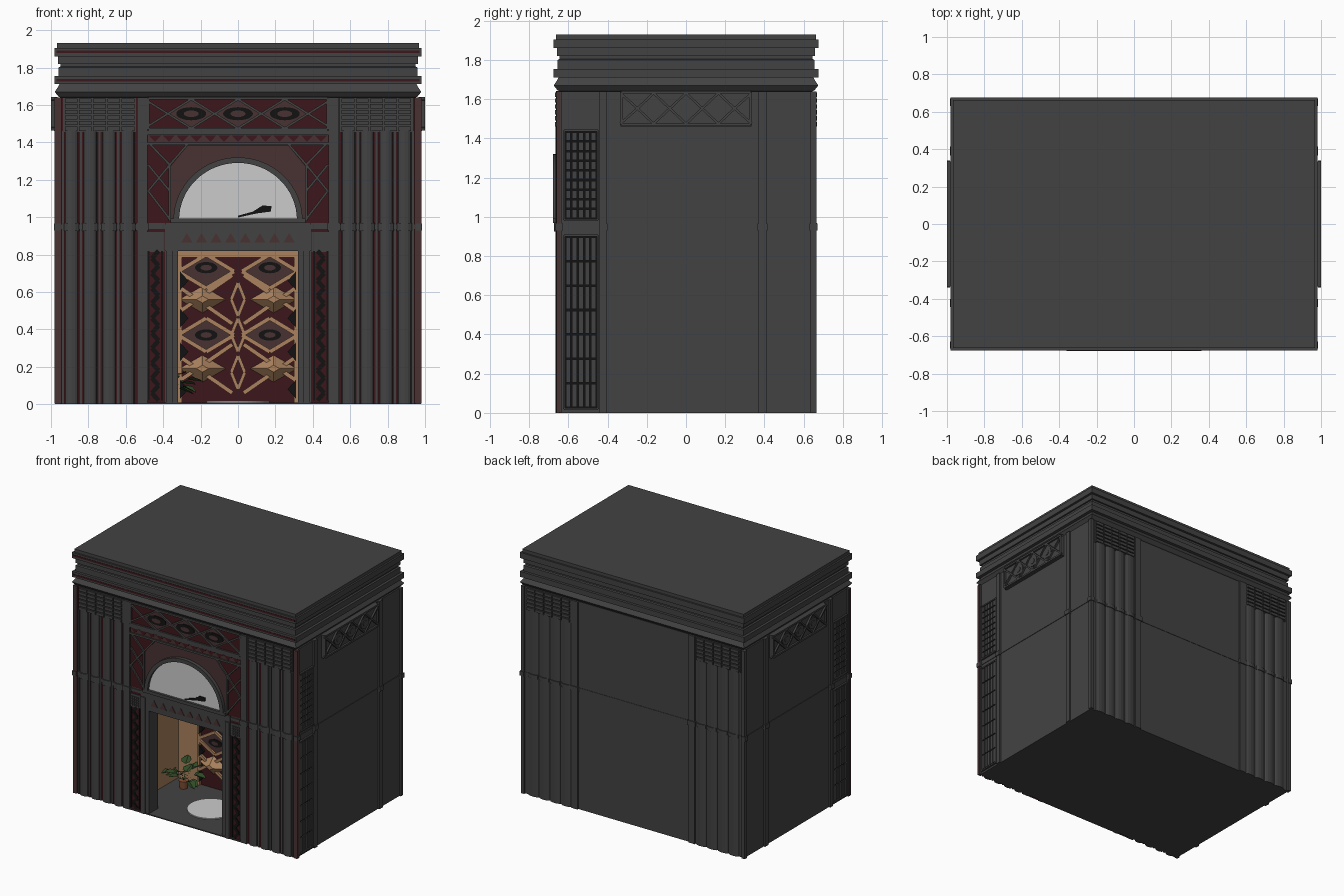
import bpy, bmesh, math
from mathutils import Matrix, Vector

if "Cube" in bpy.data.objects:
    bpy.data.objects.remove(bpy.data.objects["Cube"])

def material(name, r, g, b):
    m = bpy.data.materials.new(name)
    m.diffuse_color = (r, g, b, 1)
    m.use_nodes = True
    m.node_tree.nodes["Principled BSDF"].inputs["Base Color"].default_value = m.diffuse_color
    return m

GREY = material("dark_stone", .055, .055, .055)
BLACK = material("black", .006, .006, .006)
RED = material("deep_red", .045, .008, .011)
BROWN = material("dull_red", .065, .032, .032)
WOOD = material("wood", .4, .22, .11)
WHITE = material("white", .62, .62, .62)
GREEN = material("leaf", .03, .07, .02)
CLAY = material("clay", .25, .09, .04)

# (u, v) lies in the face, w is the distance outward from the centre
FACES = {"front": lambda u, v, w: (u, -w, v), "back": lambda u, v, w: (u, w, v),
         "right": lambda u, v, w: (w, u, v), "left": lambda u, v, w: (-w, u, v),
         "top": lambda u, v, w: (u, v, w)}

def finish(name, bm, mat):
    bmesh.ops.recalc_face_normals(bm, faces=bm.faces)
    me = bpy.data.meshes.new(name)
    bm.to_mesh(me)
    bm.free()
    me.materials.append(mat)
    ob = bpy.data.objects.new(name, me)
    bpy.context.collection.objects.link(ob)
    return ob

def plates(name, polys, face, w0, w1, mat=GREY, taper=1):
    """Extrude 2D outlines outward from a face."""
    bm, f = bmesh.new(), FACES[face]
    for p in polys:
        n = len(p)
        cu, cv = sum(a for a, _ in p) / n, sum(b for _, b in p) / n
        lo = [bm.verts.new(f(a, b, w0)) for a, b in p]
        hi = [bm.verts.new(f(cu + (a - cu) * taper, cv + (b - cv) * taper, w1)) for a, b in p]
        bm.faces.new(lo)
        bm.faces.new(hi)
        for i in range(n):
            j = (i + 1) % n
            bm.faces.new((lo[i], lo[j], hi[j], hi[i]))
    return finish(name, bm, mat)

def rect(u0, u1, v0, v1):
    return [(u0, v0), (u1, v0), (u1, v1), (u0, v1)]

def bar(p, q, t=.012):
    p, q = Vector(p), Vector(q)
    n = (q - p).normalized().orthogonal() * t / 2
    return [tuple(p + n), tuple(q + n), tuple(q - n), tuple(p - n)]

def path(pts, t=.012):
    return [bar(a, b, t) for a, b in zip(pts, pts[1:])]

def ellipse(cu, cv, ru, rv, n=24, a0=0, a1=2 * math.pi):
    k = n if a1 - a0 > 6 else n - 1
    return [(cu + ru * math.cos(a0 + (a1 - a0) * i / k), cv + rv * math.sin(a0 + (a1 - a0) * i / k)) for i in range(n)]

def diamond(cu, cv, hu, hv):
    return [(cu + hu, cv), (cu, cv + hv), (cu - hu, cv), (cu, cv - hv)]

def outline(p, t=.012):
    return path(p + p[:1], t)

def mir(polys):
    return polys + [[(-a, b) for a, b in p] for p in polys]

def grid(u0, u1, v0, v1, nu, nv, gap):
    du, dv = (u1 - u0) / nu, (v1 - v0) / nv
    return [rect(u0 + i * du + gap, u0 + (i + 1) * du - gap, v0 + j * dv + gap, v0 + (j + 1) * dv - gap)
            for i in range(nu) for j in range(nv)]

# main body around a hollow room
plates("rear_block", [rect(-.965, .965, -.02, .65)], "top", 0, 1.64)
plates("side_block", mir([rect(.51, .965, -.645, -.02)]), "top", 0, 1.64)
plates("upper_block", [rect(-.51, .51, -.645, -.02)], "top", .9, 1.64)
plates("front_wall", mir([rect(.32, .51, 0, .9)]), "front", .54, .645)
plates("door_head", [rect(-.32, .32, .82, .9)], "front", .54, .645)
plates("floor", [rect(-.51, .51, -.66, -.02)], "top", 0, .008)

# cornice swept around the rectangle
profile = [(1.64, .645), (1.645, .655), (1.67, .675), (1.70, .655), (1.712, .65), (1.712, .675), (1.755, .675),
           (1.755, .655), (1.80, .655), (1.805, .645), (1.82, .645), (1.82, .657), (1.86, .657), (1.86, .675),
           (1.905, .675), (1.905, .662), (1.93, .662)]
bm = bmesh.new()
rings = [[bm.verts.new((sx * (h + .305), sy * h, z)) for sx, sy in ((-1, -1), (1, -1), (1, 1), (-1, 1))] for z, h in profile]
for a, b in zip(rings, rings[1:]):
    for i in range(4):
        bm.faces.new((a[i], a[(i + 1) % 4], b[(i + 1) % 4], b[i]))
bm.faces.new(rings[0])
bm.faces.new(rings[-1])
finish("cornice", bm, GREY)
plates("cornice_red_lines", [rect(-.97, .97, z, z + .014) for z in (1.725, 1.877)], "front", .67, .677, RED)

# column clusters on front and back
plates("column_backing", mir([rect(.54, .978, 0, 1.64)]), "front", .64, .648, RED)
plates("corner_strip", mir([rect(.945, .98, .005, 1.64)]), "front", .64, .66, BROWN)

def half_round(c, y, r, d, s):
    return [(c + r * math.cos(math.pi * i / 6), s * (y + d * math.sin(math.pi * i / 6))) for i in range(7)]

front_c = (.59, .69, .79, .89)
plates("front_columns", mir([half_round(c, .645, .037, .02, -1) for c in front_c]), "top", 0, 1.46)
plates("front_column_rings", mir([half_round(c, .645, .044, .028, -1) for c in front_c]), "top", .925, .97)
plates("front_fillets", mir([rect(c - .006, c + .006, 0, 1.46) for c in (.64, .74, .84, .935)]), "front", .645, .655)
back_c = [.59 + .095 * i for i in range(4)]
plates("back_columns", mir([half_round(c, .648, .046, .017, 1) for c in back_c]), "top", 0, 1.46)
plates("back_column_rings", mir([half_round(c, .648, .047, .024, 1) for c in back_c]), "top", .935, .965)
for face in ("front", "back"):
    plates(face + "_capital_base", mir([rect(.545, .935, 1.455, 1.64)]), face, .64, .656)
    plates(face + "_capital_bricks", mir(grid(.55, .93, 1.458, 1.638, 5, 6, .004)), face, .655, .668)
    plates(face + "_pilaster", mir([rect(.485, .54, 0, 1.64)]), face, .64, .662)
    plates(face + "_pilaster_ring", mir([rect(.478, .547, .93, .968)]), face, .64, .669)
    plates(face + "_middle_band", [rect(-.97, .97, .938, .96)], face, .64, .653)

def frieze(name, face, W, step, ru, rv, w, fill, back, eye):
    """Band of eyes in crossing bars."""
    z, h = 1.553, .078
    plates(name + "_panel", [rect(-W, W, 1.462, 1.642)], face, w - .02, w, back)
    cs = [-step, 0, step]
    dia = [diamond(c, z, step / 2, h) for c in cs]
    plates(name + "_diamonds", dia, face, w, w + .004, fill)
    e = 1.5 * step
    k = h * min(1, (W - e) / (step / 2))
    bars = [b for d in dia for b in outline(d)]
    bars += mir([bar((e, z), (W, z + k)), bar((e, z), (W, z - k))])
    bars += outline(rect(-W + .006, W - .006, 1.47, 1.636), .014)
    plates(name + "_bars", bars, face, w, w + .014)
    plates(name + "_eyes", [ellipse(c, z, ru, rv) for c in cs], face, w, w + .01, eye)
    plates(name + "_pupils", [ellipse(c, z, ru * .5, rv * .5) for c in cs], face, w, w + .014, fill)

frieze("front_frieze", "front", .485, .25, .08, .035, .649, BROWN, RED, BLACK)

# sides
for face in ("right", "left"):
    frieze(face + "_frieze", face, .335, .165, .05, .042, .985, GREY, GREY, GREY)
    strips = [rect(-.44, -.405, 0, 1.64), rect(.37, .41, 0, 1.64), rect(.635, .665, 0, 1.64), rect(-.66, -.632, 0, 1.64)]
    plates(face + "_pilasters", strips, face, .95, .978)
    plates(face + "_pilaster_rings", [rect(s[0][0] - .005, s[1][0] + .005, .93, .965) for s in strips], face, .95, .985)
    plates(face + "_middle_band", [rect(-.65, .65, .942, .956)], face, .95, .969)
    for label, v0, v1, n in (("upper", .985, 1.44, 9), ("lower", .02, .905, 7)):
        plates(f"{face}_{label}_grille_back", [rect(-.625, -.447, v0, v1)], face, .95, .967, BLACK)
        plates(f"{face}_{label}_grille", grid(-.617, -.455, v0 + .006, v1 - .006, 5, n, .004), face, .96, .975)
        plates(f"{face}_{label}_grille_frame", outline(rect(-.622, -.45, v0, v1), .01), face, .96, .978)

# arched window panel
plates("arch_panel", [rect(-.485, .485, .97, 1.46)], "front", .64, .648, RED)
plates("arch_spandrel", [[(-.36, .98), (.36, .98), (.36, 1.27), (.27, 1.38), (-.27, 1.38), (-.36, 1.27)]],
       "front", .645, .651, BROWN)
bars = path([(.365, .98), (.365, 1.28), (.27, 1.39)]) + path([(.48, 1.4), (.365, 1.28), (.48, 1.14), (.365, .99)])
bars += [bar((.365, 1.14), (.48, 1.28))]
plates("arch_panel_bars", mir(bars) + [rect(-.485, .485, 1.385, 1.4), rect(-.485, .485, 1.44, 1.464)], "front", .645, .661)
plates("triangle_band", [rect(-.48, .48, 1.4, 1.44)], "front", .645, .651, BROWN)
plates("band_triangles", [[(i * .074 - .033, 1.437), (i * .074 + .033, 1.437), (i * .074, 1.403)] for i in range(-6, 7)],
       "front", .65, .656, RED)
outer = ellipse(0, .985, .345, .335, 33, 0, math.pi)
inner = ellipse(0, .985, .315, .305, 33, 0, math.pi)
plates("arch_trim", [[outer[i], outer[i + 1], inner[i + 1], inner[i]] for i in range(32)], "front", .645, .679)
plates("arch_window", [ellipse(0, .99, .318, .308, 33, 0, math.pi)], "front", .645, .66, WHITE)
plates("window_lamp", [[(0, .998), (0, 1.008), (.08, 1.03), (.13, 1.062), (.18, 1.06), (.175, 1.03), (.1, 1.02)]],
       "front", .66, .667, BLACK)
plates("window_sill", [rect(-.36, .36, .968, .993)], "front", .645, .679)

# doorway surround
plates("lintel", [rect(-.39, .39, .82, .968)], "front", .64, .656)
plates("lintel_triangles", [[(c * .078 - .03, .865), (c * .078 + .03, .865), (c * .078, .915)]
                            for c in (-3.5, -2.5, -1.5, -.5, .5, 1.5, 2.5, 3.5)], "front", .65, .66, BROWN)
plates("door_jamb", mir([rect(.32, .35, 0, .82)]), "front", .54, .655)
plates("door_post", mir([rect(.35, .385, 0, .92)]), "front", .64, .664)
plates("zigzag_back", mir([rect(.39, .485, 0, .94)]), "front", .64, .649, RED)
zig = [(.425 + .035 * (i % 2), .02 + i * .04) for i in range(21)]
plates("zigzag", mir(path(zig, .024) + [rect(.4, .412, .02, .82), rect(.472, .484, .02, .82)]), "front", .645, .656, BLACK)
plates("jamb_cap", mir([rect(.393, .483, .815, .92)]), "front", .645, .655)
plates("jamb_cap_bricks", mir(grid(.403, .475, .825, .905, 4, 4, .003)), "front", .65, .662)

# room lining and decorated back wall
plates("room_back", [rect(-.51, .51, .002, .9)], "front", .02, .03, WOOD)
for face in ("left", "right"):
    plates("room_wall_" + face, [rect(-.54, -.02, .002, .9)], face, .5, .511, WOOD)
plates("wall_pattern_back", [rect(-.32, .32, .008, .8)], "front", .03, .033, RED)
rh = [diamond(.17, z, .15, .09) for z in (.71, .37)]
plates("wall_rhombs", mir(rh), "front", .033, .037, BROWN)
plates("wall_eyes", mir([ellipse(.17, z, .06, .03) for z in (.73, .37)]), "front", .035, .042, BLACK)
plates("wall_pupils", mir([ellipse(.17, z, .03, .015) for z in (.73, .37)]), "front", .035, .046, BROWN)
lat = [b for r in rh for b in outline(r, .022)]
for z in (.56, .19):
    lat += path([(.03, z - .13), (.32, z + .07)], .022) + path([(.03, z + .13), (.32, z - .07)], .022)
lat += [rect(.3, .32, .008, .8), rect(-.01, .32, .785, .82)]
plates("wall_lattice", mir(lat), "front", .03, .05, WOOD)
plates("wall_pyramids", mir([diamond(.19, z, .13, .075) for z in (.56, .19)]), "front", .03, .085, WOOD, .25)
plates("wall_black_triangles", mir([[(.31, z - .05), (.31, z + .05), (.265, z)] for z in (.66, .46, .28, .08)]),
       "front", .033, .052, BLACK)
plates("wall_center_diamonds", [b for z in (.56, .37, .17) for b in outline(diamond(0, z, .036, .09), .018)],
       "front", .033, .054, WOOD)

# rug and potted plant
plates("round_rug", [ellipse(0, -.34, .17, .17, 40)], "top", .006, .016, WHITE)
PX, PY = -.37, -.15
plates("plant_pot", [ellipse(PX, PY, .028, .028, 16)], "top", .008, .07, CLAY, 1.3)
leaf = [(0, 0), (.03, .01), (.036, .035), (.02, .065), (0, .085)]
bm = bmesh.new()
for i in range(16):
    a, tilt = i * 2.4, .45 + .8 * (i % 4) / 3
    length = .06 + .03 * (i % 3)
    M = Matrix.Translation((PX, PY, .065)) @ Matrix.Rotation(a, 4, "Z") @ Matrix.Rotation(-tilt, 4, "X")
    tip = Vector((0, 0, length))
    stem = [bm.verts.new(M @ p) for p in (Vector((-.002, 0, 0)), Vector((.002, 0, 0)), tip)]
    bm.faces.new(stem)
    L = M @ Matrix.Translation(tip) @ Matrix.Rotation(-.7, 4, "X")
    for s in (-1, 1):
        bm.faces.new([bm.verts.new(L @ Vector((s * x, -.4 * x, z))) for x, z in leaf])
finish("plant_leaves", bm, GREEN)
